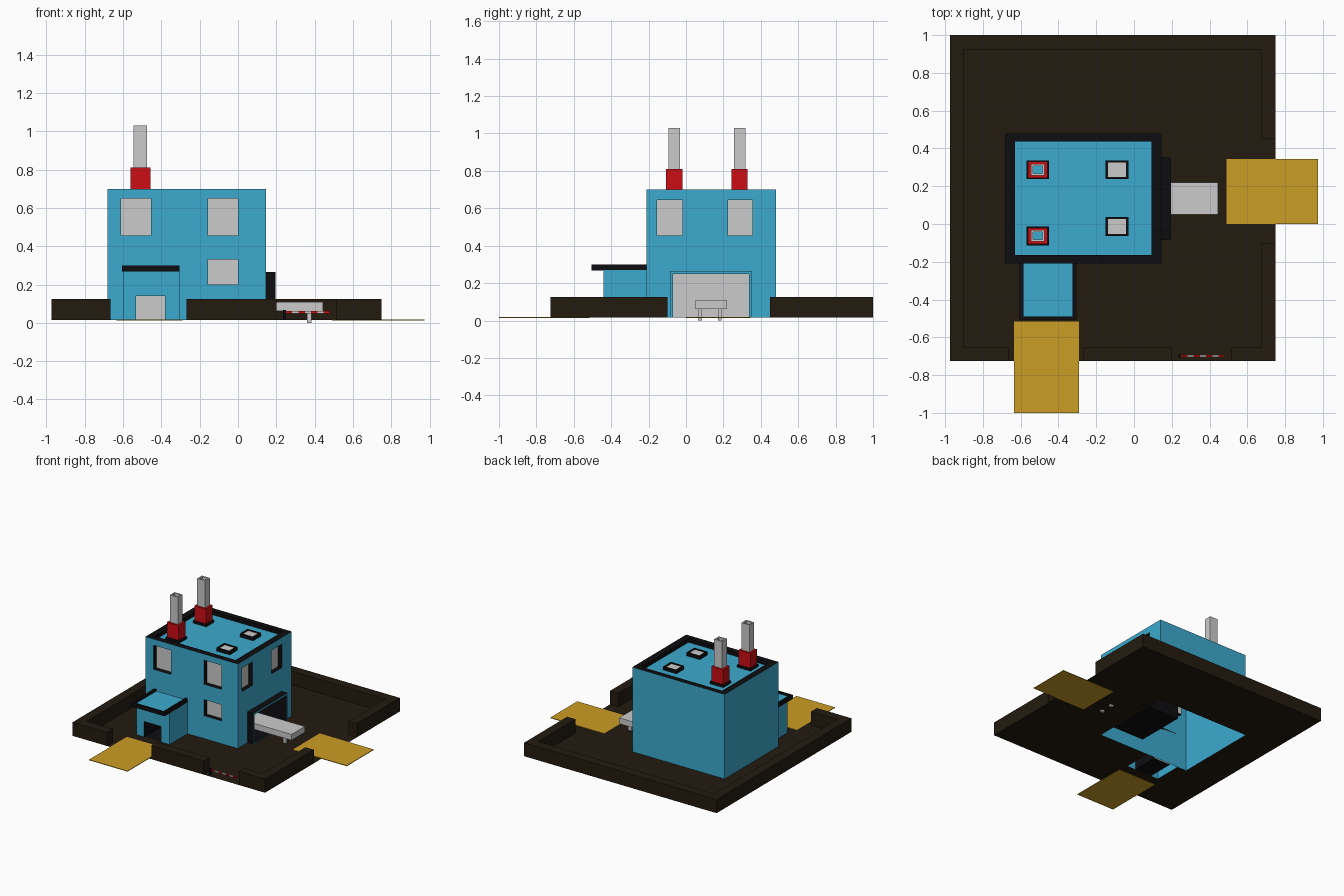
import bpy
from mathutils import Vector

if "Cube" in bpy.data.objects:
    bpy.data.objects.remove(bpy.data.objects["Cube"])


def material(name, rgb):
    m = bpy.data.materials.new(name)
    m.diffuse_color = (*rgb, 1)
    m.use_nodes = True
    m.node_tree.nodes["Principled BSDF"].inputs["Base Color"].default_value = m.diffuse_color
    return m


BLUE = material("blue_paint", (0.045, 0.40, 0.62))
BLACK = material("black_trim", (0.004, 0.004, 0.005))
BROWN = material("dark_ground", (0.017, 0.011, 0.005))
YELLOW = material("yellow_mat", (0.60, 0.34, 0.018))
RED = material("red_paint", (0.60, 0.004, 0.007))


def make(name, verts, faces, mat):
    me = bpy.data.meshes.new(name)
    me.from_pydata(verts, [], faces)
    ob = bpy.data.objects.new(name, me)
    bpy.context.collection.objects.link(ob)
    if mat:
        me.materials.append(mat)
    return ob


def point(axis, pos, u, v):
    return {"x": (pos, u, v), "y": (u, pos, v), "z": (u, v, pos)}[axis]


def box(name, x0, x1, y0, y1, z0, z1, mat=None):
    verts = [(x, y, z) for x in (x0, x1) for y in (y0, y1) for z in (z0, z1)]
    faces = [(0, 1, 3, 2), (4, 6, 7, 5), (0, 4, 5, 1),
             (2, 3, 7, 6), (0, 2, 6, 4), (1, 5, 7, 3)]
    return make(name, verts, faces, mat)


def sheet(name, axis, pos, rect, mat=None, holes=(), side=1):
    """Flat panel across an axis with rectangular holes, facing +/- that axis."""
    us = sorted({c for r in (rect, *holes) for c in r[:2]})
    vs = sorted({c for r in (rect, *holes) for c in r[2:]})
    verts = [point(axis, pos, u, v) for u in us for v in vs]
    n, faces = len(vs), []
    for i in range(len(us) - 1):
        for j in range(n - 1):
            cu, cv = (us[i] + us[i + 1]) / 2, (vs[j] + vs[j + 1]) / 2
            if any(h[0] < cu < h[1] and h[2] < cv < h[3] for h in holes):
                continue
            f = [i * n + j, (i + 1) * n + j, (i + 1) * n + j + 1, i * n + j + 1]
            a, b, c = (Vector(verts[k]) for k in f[:3])
            normal = (b - a).cross(c - b)["xyz".index(axis)]
            faces.append(f if normal * side > 0 else f[::-1])
    return make(name, verts, faces, mat)


def liner(name, axis, back, front, rect, mat):
    """Four inward-facing sides of a recess."""
    u0, u1, v0, v1 = rect
    ring = [(u0, v0), (u1, v0), (u1, v1), (u0, v1)]
    verts = [point(axis, p, u, v) for p in (back, front) for u, v in ring]
    faces = []
    centre = sum((Vector(v) for v in verts), Vector()) / 8
    for i in range(4):
        f = [i, (i + 1) % 4, (i + 1) % 4 + 4, i + 4]
        a, b, c = (Vector(verts[k]) for k in f[:3])
        faces.append(f if (b - a).cross(c - b).dot(centre - a) > 0 else f[::-1])
    return make(name, verts, faces, mat)


def recess(name, axis, face, depth, rect, mat=None):
    """Black-lined opening with a panel at its back; depth is signed."""
    liner(name + "_reveal", axis, face + depth, face, rect, BLACK)
    sheet(name + "_panel", axis, face + depth, rect, mat, side=-depth)


def ring(name, x, y, outer, inner, z0, z1, mat=None):
    """Square upright tube, open through the middle."""
    (ox, oy), (ix, iy) = outer, inner
    verts = [(x + sx * hx, y + sy * hy, z) for z in (z0, z1)
             for hx, hy in ((ox, oy), (ix, iy))
             for sx, sy in ((-1, -1), (1, -1), (1, 1), (-1, 1))]
    faces = []
    for i in range(4):
        j = (i + 1) % 4
        faces += [(i, j, j + 8, i + 8), (j + 4, i + 4, i + 12, j + 12),
                  (i + 8, j + 8, j + 12, i + 12), (j, i, i + 4, j + 4)]
    return make(name, verts, faces, mat)


G = 0.015                                   # ground level
X0, X1, Y0, Y1, TOP = -0.682, 0.145, -0.21, 0.48, 0.70   # main building

# Yard floor and boundary walls with gate gaps
sheet("yard_floor", "z", G, (-0.975, 0.75, -0.725, 1.0), BROWN,
      [(X0, X1, Y0, Y1), (-0.60, -0.305, -0.44, Y0)])
T = 0.075
for i, (a, b) in enumerate(((-0.975, -0.665), (-0.27, 0.20), (0.515, 0.75))):
    box(f"front_yard_wall_{i}", a, b, -0.725, -0.725 + T, G, 0.125, BROWN)
for i, (a, b) in enumerate(((-0.725 + T, -0.10), (0.45, 1.0 - T))):
    box(f"right_yard_wall_{i}", 0.75 - T, 0.75, a, b, G, 0.125, BROWN)
box("left_yard_wall", -0.975, -0.975 + T, -0.725 + T, 1 - T, G, 0.125, BROWN)
box("back_yard_wall", -0.975, 0.75, 1 - T, 1.0, G, 0.125, BROWN)

# Yellow driveway mats
box("front_mat", -0.635, -0.29, -1.0, -0.515, 0.013, 0.018, YELLOW)
box("right_mat", 0.49, 0.975, 0.0, 0.345, 0.013, 0.018, YELLOW)

# Main building walls with recessed windows
front_windows = [(-0.61, -0.455, 0.455, 0.65), (-0.157, 0.0, 0.455, 0.65),
                 (-0.157, 0.0, 0.20, 0.33)]
right_windows = [(-0.155, -0.02, 0.455, 0.645), (0.225, 0.355, 0.455, 0.645)]
dock = (-0.07, 0.337, 0.02, 0.25)
sheet("front_wall", "y", Y0, (X0, X1, G, TOP), BLUE, front_windows, -1)
sheet("right_wall", "x", X1, (Y0, Y1, G, TOP), BLUE, right_windows + [dock])
sheet("back_wall", "y", Y1, (X0, X1, G, TOP), BLUE)
sheet("left_wall", "x", X0, (Y0, Y1, G, TOP), BLUE, side=-1)
for i, r in enumerate(front_windows):
    recess(f"front_window_{i}", "y", Y0, 0.035, r)
for i, r in enumerate(right_windows):
    recess(f"right_window_{i}", "x", X1, -0.035, r)

# Sunken roof with black parapet
roof = (-0.63, 0.092, -0.163, 0.437)
sheet("parapet_top", "z", TOP, (X0, X1, Y0, Y1), BLACK, [roof])
recess("roof", "z", TOP, -0.03, roof, BLUE)

# Chimneys and skylights
for i, y in enumerate((-0.063, 0.287)):
    ring(f"chimney_collar_{i}", -0.51, y, (0.06, 0.05), (0.045, 0.04), 0.67, 0.69, BLACK)
    ring(f"chimney_base_{i}", -0.51, y, (0.052, 0.043), (0.036, 0.03), 0.67, 0.81, RED)
    ring(f"chimney_stack_{i}", -0.51, y, (0.036, 0.03), (0.025, 0.02), 0.67, 1.03)
for i, y in enumerate((-0.013, 0.287)):
    ring(f"skylight_frame_{i}", -0.09, y, (0.06, 0.05), (0.047, 0.039), 0.67, 0.697, BLACK)
    box(f"skylight_glass_{i}", -0.137, -0.043, y - 0.039, y + 0.039, 0.67, 0.69)

# Entrance annex with overhanging roof
door = (-0.533, -0.382, G, 0.14)
sheet("annex_front", "y", -0.44, (-0.60, -0.305, G, 0.27), BLUE, [door], -1)
for side, x, s in (("left", -0.60, -1), ("right", -0.305, 1)):
    sheet(f"annex_{side}_wall", "x", x, (-0.44, Y0, G, 0.27), BLUE, side=s)
recess("annex_door", "y", -0.44, 0.22, door)
annex_roof = (-0.585, -0.325, -0.49, Y0)
sheet("annex_roof_rim", "z", 0.30, (-0.605, -0.305, -0.505, Y0), BLACK, [annex_roof])
sheet("annex_soffit", "z", 0.268, (-0.605, -0.305, -0.505, Y0), BLACK, side=-1)
sheet("annex_fascia", "y", -0.505, (-0.605, -0.305, 0.268, 0.30), BLACK, side=-1)
for side, x, s in (("left", -0.605, -1), ("right", -0.305, 1)):
    sheet(f"annex_{side}_fascia", "x", x, (-0.505, Y0, 0.268, 0.30), BLACK, side=s)
recess("annex_roof", "z", 0.30, -0.015, annex_roof, BLUE)

# Loading dock portal with deep black tunnel and grey shutter
P = 0.197
box("dock_left_jamb", X1, P, -0.085, -0.07, G, 0.265, BLACK)
box("dock_right_jamb", X1, P, 0.337, 0.352, G, 0.265, BLACK)
box("dock_lintel", X1, P, -0.07, 0.337, 0.25, 0.265, BLACK)
sheet("dock_front_rim", "x", P + 0.001, (-0.085, 0.352, G, 0.265), BLUE, [dock])
recess("dock", "x", P, -0.34, dock)

# Conveyor belt and legs
box("conveyor", -0.10, 0.445, 0.05, 0.22, 0.062, 0.11)
for i, y in enumerate((0.065, 0.17)):
    box(f"conveyor_leg_{i}", 0.36, 0.385, y, y + 0.02, 0.0, 0.062)

# Striped barrier across the small gate
box("barrier_post", 0.235, 0.25, -0.706, -0.69, G, 0.066, BLACK)
step = 0.23 / 7
for i in range(7):
    a = 0.25 + i * step
    box(f"barrier_stripe_{i}", a, a + step, -0.703, -0.693, 0.05, 0.061,
        None if i % 2 else RED)
